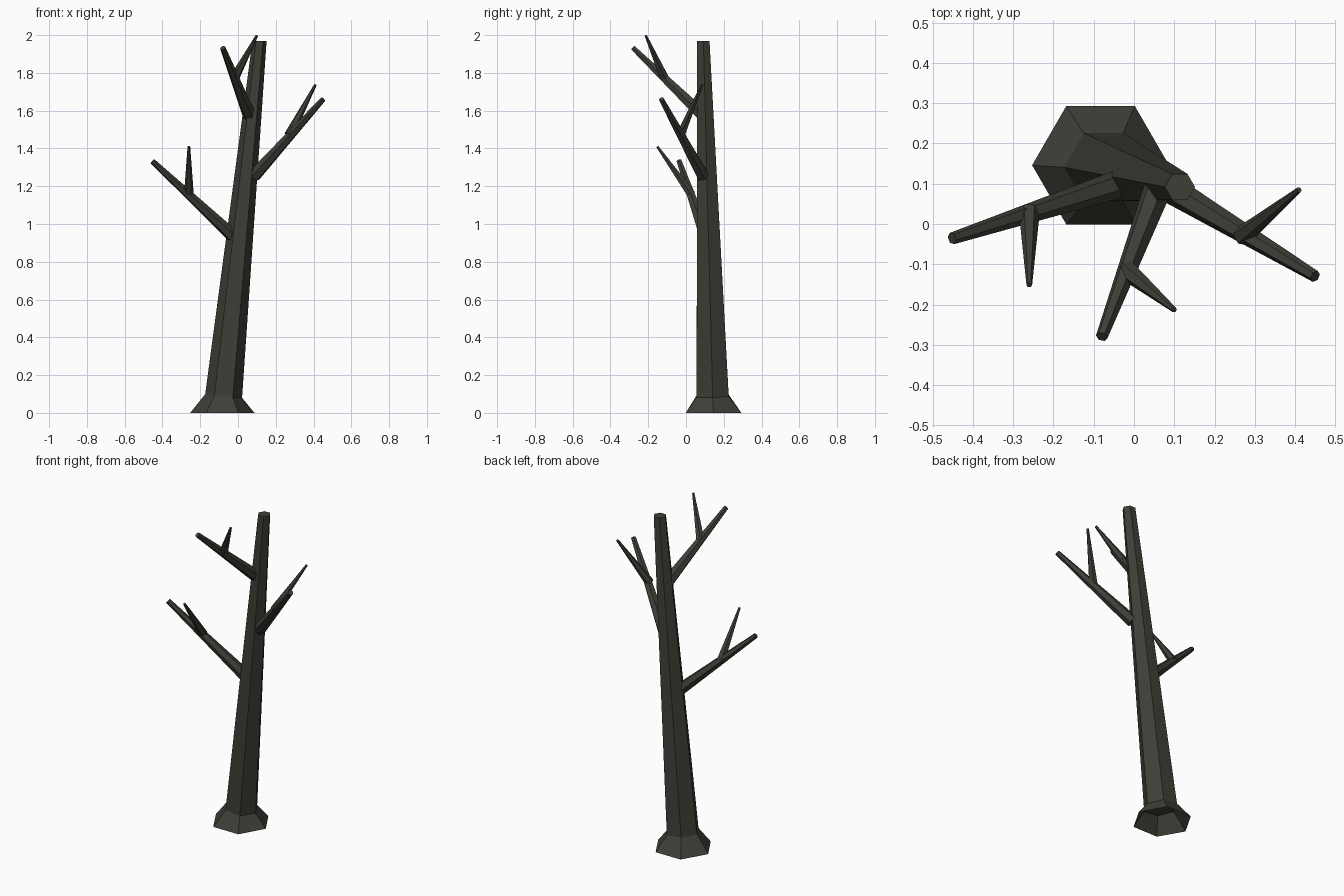
import bpy, bmesh, math
from mathutils import Vector

if "Cube" in bpy.data.objects:
    bpy.data.objects.remove(bpy.data.objects["Cube"])

bark = bpy.data.materials.new("dark bark")
bark.diffuse_color = (0.050, 0.048, 0.038, 1)
bark.use_nodes = True
bark.node_tree.nodes["Principled BSDF"].inputs["Base Color"].default_value = bark.diffuse_color


def limb(name, start, end, r0, r1, n0=None, n1=None, caps=(True, True), sides=6):
    """Tapered prism; n0 and n1 are the normals of the end rings."""
    start, end = Vector(start), Vector(end)
    axis = (end - start).normalized()
    bm = bmesh.new()
    rings = []
    for centre, r, n in ((start, r0, n0), (end, r1, n1)):
        n = Vector(n).normalized() if n else axis
        u = (Vector((1, 0, 0)) - n * n.x).normalized()
        v = n.cross(u)
        rings.append([bm.verts.new(centre + r * (math.cos(a) * u + math.sin(a) * v))
                      for a in (math.tau * i / sides for i in range(sides))])
    lo, hi = rings
    for i in range(sides):
        j = (i + 1) % sides
        bm.faces.new((lo[i], lo[j], hi[j], hi[i]))
    if caps[0]:
        bm.faces.new(lo[::-1])
    if caps[1]:
        bm.faces.new(hi)
    mesh = bpy.data.meshes.new(name)
    bm.to_mesh(mesh)
    bm.free()
    mesh.materials.append(bark)
    obj = bpy.data.objects.new(name, mesh)
    bpy.context.collection.objects.link(obj)


# Leaning trunk and its flared foot, open underneath
UP, LEAN = (0, 0, 1), (0.1, -0.025, 1)
FOOT = (-0.076, 0.141, 0.09)
limb("trunk", FOOT, (0.114, 0.092, 1.97), 0.098, 0.0375, LEAN, UP)
limb("root_flare", (-0.083, 0.146, 0), FOOT, 0.17, 0.098, UP, LEAN, (False, False))

# Three branches, each with one twig
branches = {
    "left": ((-0.02, 0.105, 0.93), (-0.452, -0.036, 1.332), (-0.26, 0.03, 1.155), (-0.26, -0.152, 1.41)),
    "right": ((0.085, 0.09, 1.255), (0.45, -0.13, 1.66), (0.27, -0.03, 1.47), (0.41, 0.085, 1.737)),
    "front": ((0.06, 0.09, 1.575), (-0.08, -0.28, 1.932), (-0.018, -0.115, 1.775), (0.10, -0.213, 1.997)),
}
for side, (a, b, c, d) in branches.items():
    limb(side + "_branch", a, b, 0.036, 0.015)
    limb(side + "_twig", c, d, 0.026, 0.007)
